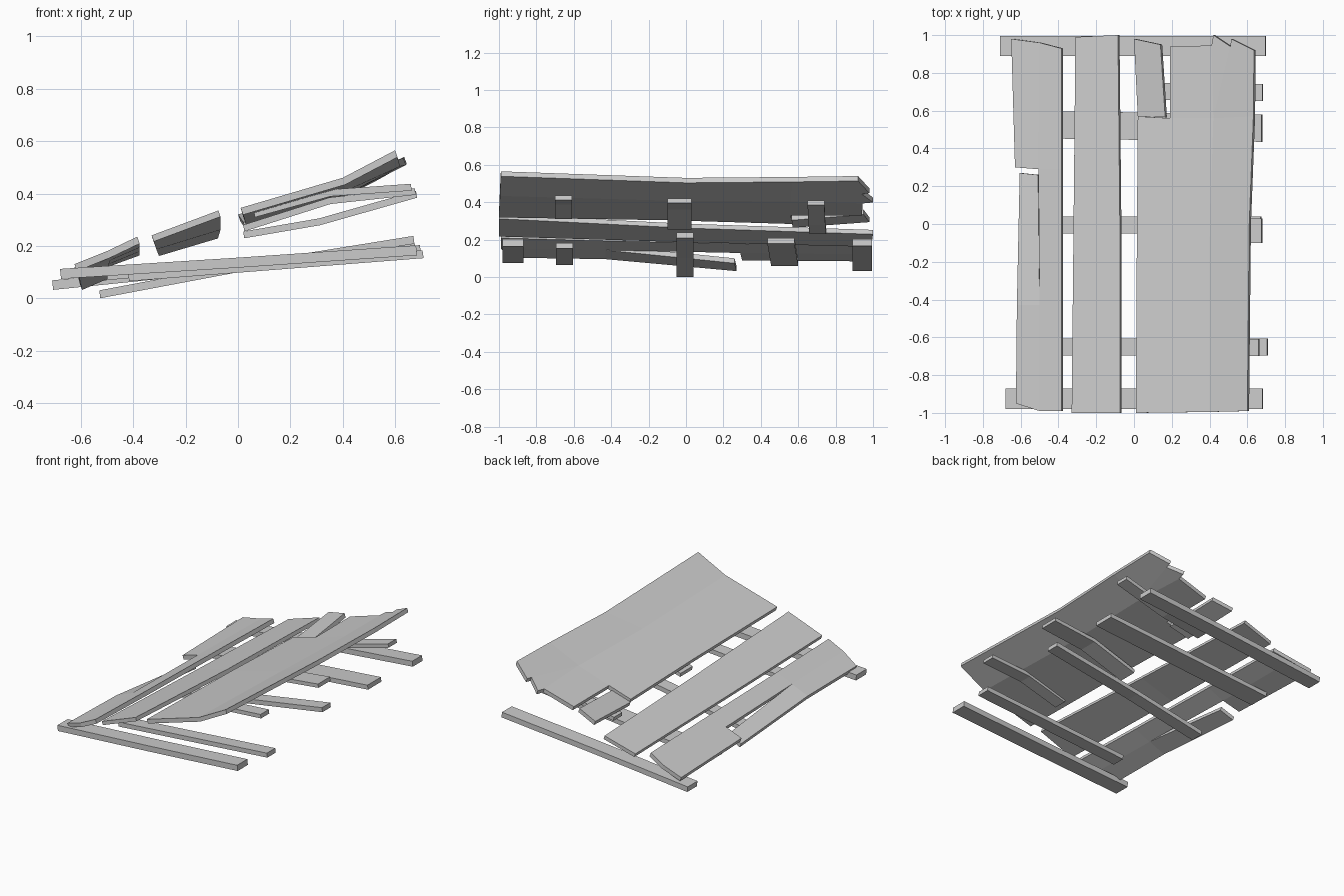
import bpy
from mathutils import Vector


def slab(name, verts, faces, offset):
    """Thicken a top surface (counter-clockwise faces) into a closed slab."""
    n = len(verts)
    low = [tuple(Vector(v) + Vector(offset)) for v in verts]
    edges = {(f[i], f[(i + 1) % len(f)]) for f in faces for i in range(len(f))}
    walls = [(b, a, a + n, b + n) for a, b in edges if (b, a) not in edges]
    under = [tuple(i + n for i in reversed(f)) for f in faces]
    mesh = bpy.data.meshes.new(name)
    mesh.from_pydata(list(verts) + low, [], list(faces) + under + walls)
    mesh.update()
    obj = bpy.data.objects.new(name, mesh)
    bpy.context.collection.objects.link(obj)
    return obj


def batten(name, path, y0, y1, thick, skew=0.0):
    """Cross bar following (x, z) top points between y0 and y1."""
    verts = []
    for i, (x, z) in enumerate(path):
        s = skew * i / (len(path) - 1)
        verts += [(x, y0 + s, z), (x, y1 + s, z)]
    faces = [(2 * i, 2 * i + 2, 2 * i + 3, 2 * i + 1) for i in range(len(path) - 1)]
    return slab(name, verts, faces, (0.004, 0, -thick))


TILT = Vector((0.35, 0, -1)).normalized()

# wide plank with splintered back end
slab("wide_plank", [
    (.01, -1, .345), (.4, -.995, .46), (.6, -.99, .565),
    (.015, -.1, .33), (.4, -.1, .435), (.61, 0, .53),
    (.02, .57, .31), (.19, .56, .355), (.42, .56, .43), (.632, .57, .535),
    (.19, .94, .355), (.41, .945, .42), (.42, 1, .425),
    (.51, .94, .47), (.515, .98, .475), (.635, .92, .54)],
    [(0, 1, 4, 3), (1, 2, 5, 4), (3, 4, 8, 7, 6), (4, 5, 9, 8),
     (7, 8, 11, 10), (8, 13, 12, 11), (8, 9, 15, 14, 13)], TILT * .028)

# snapped-off corner of the wide plank
slab("broken_corner", [(.02, .57, .29), (.165, .565, .33), (.14, .95, .36), (0, .98, .32)],
     [(0, 1, 2, 3)], TILT * .028)

# middle plank
slab("middle_plank", [
    (-.33, -1, .24), (-.075, -1, .335), (-.32, 0, .21), (-.075, 0, .285),
    (-.31, .99, .185), (-.085, 1, .252)],
    [(0, 1, 3, 2), (2, 3, 5, 4)], TILT * .025)

# left plank, cracked lengthwise with a sagging strip
slab("cracked_plank", [
    (-.625, -.95, .13), (-.5, -.99, .18), (-.385, -.99, .235),
    (-.62, -.43, .122), (-.5, -.43, .17), (-.385, -.43, .22),
    (-.605, .27, .058), (-.508, .26, .10),
    (-.63, .3, .115), (-.506, .29, .155), (-.385, .29, .205),
    (-.65, .98, .11), (-.5, .96, .148), (-.385, .93, .19)],
    [(0, 1, 4, 3), (1, 2, 5, 4), (3, 4, 7, 6), (4, 5, 10, 9),
     (8, 9, 12, 11), (9, 10, 13, 12)], TILT * .028)

# lower cross battens
batten("lower_batten_front", [(-.68, .112), (0, .155), (.68, .202)], -.98, -.87, .038)
batten("lower_batten_second", [(-.42, .095), (.705, .183)], -.695, -.605, .03)
batten("lower_batten_middle", [(-.53, .03), (0, .13), (.67, .238)], -.05, .04, .03)
batten("lower_batten_fourth", [(-.6, .09), (.675, .208)], .455, .6, .03, -.02)
batten("lower_batten_back", [(-.71, .068), (0, .14), (.695, .203)], .89, .995, .036)

# upper cross battens below the wide plank
batten("upper_batten_front", [(.06, .335), (.35, .415), (.66, .437)], -.7, -.61, .026)
batten("upper_batten_middle", [(.02, .28), (.35, .385), (.675, .42)], -.1, .03, .025)
batten("upper_batten_back", [(.02, .255), (.31, .305), (.68, .41)], .66, .75, .026, -.01)
